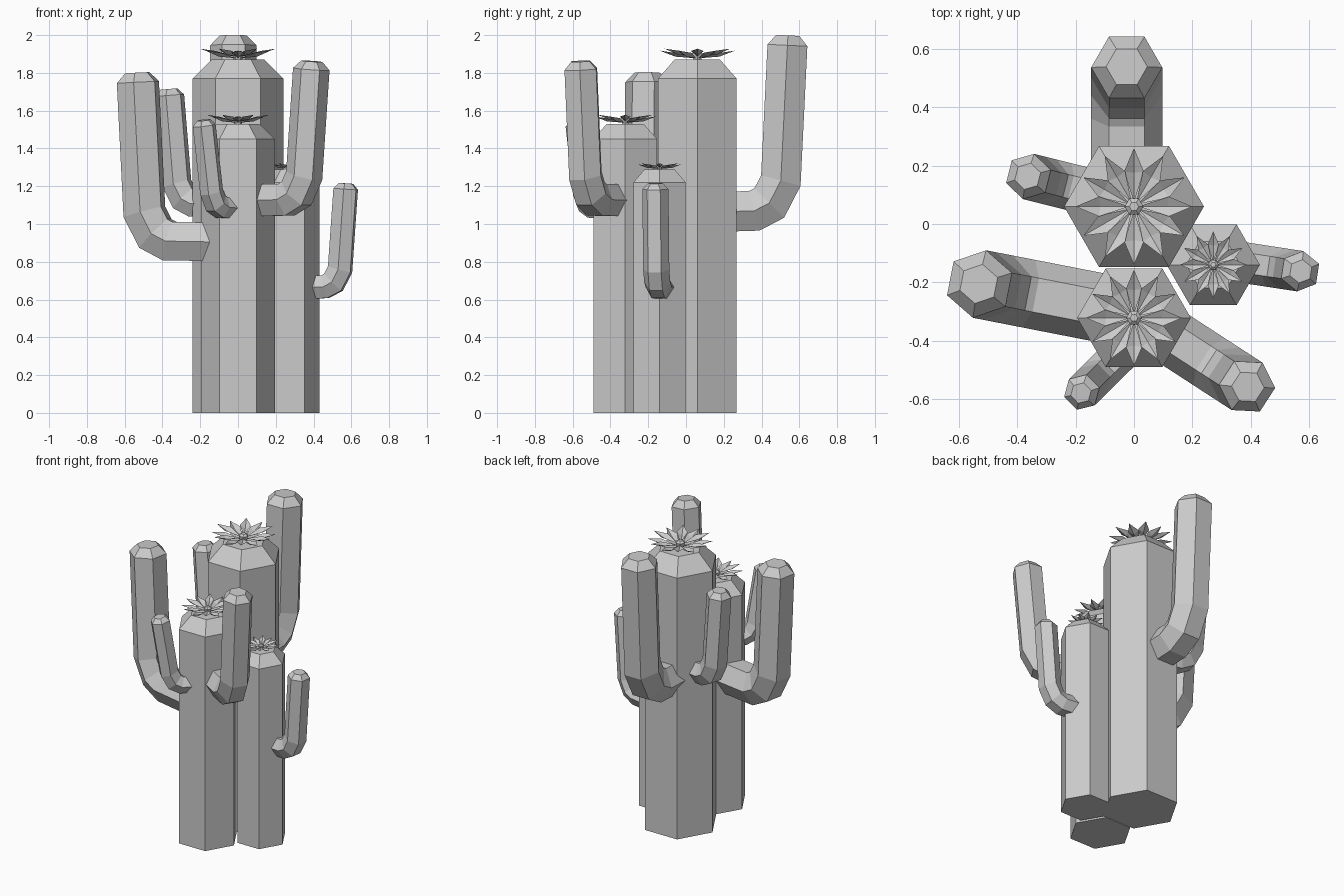
import bpy, bmesh, math
from mathutils import Vector

cube = bpy.data.objects.get("Cube")
if cube:
    bpy.data.objects.remove(cube)

grey = bpy.data.materials.new("plain grey")
grey.use_nodes = True
grey.diffuse_color = (0.6, 0.6, 0.6, 1)
grey.node_tree.nodes["Principled BSDF"].inputs["Base Color"].default_value = (0.6, 0.6, 0.6, 1)
UP = Vector((0, 0, 1))
SIDES = 6


def finish(name, bm, closed=True):
    if closed:
        bmesh.ops.recalc_face_normals(bm, faces=bm.faces)
    mesh = bpy.data.meshes.new(name)
    bm.to_mesh(mesh)
    bm.free()
    mesh.materials.append(grey)
    obj = bpy.data.objects.new(name, mesh)
    bpy.context.collection.objects.link(obj)


def loft(name, rings):
    """Skin hexagonal rings, each given as (centre, u axis, v axis), and cap both ends."""
    bm = bmesh.new()
    loops = []
    for centre, u, v in rings:
        angles = [math.tau * i / SIDES for i in range(SIDES)]
        loops.append([bm.verts.new(centre + u * math.cos(a) + v * math.sin(a)) for a in angles])
    for low, high in zip(loops, loops[1:]):
        for i in range(SIDES):
            j = (i + 1) % SIDES
            bm.faces.new((low[i], low[j], high[j], high[i]))
    bm.faces.new(loops[0][::-1])
    bm.faces.new(loops[-1])
    finish(name, bm)


def trunk(name, x, y, radius, shoulder, top):
    rings = []
    for z, r in ((0, radius), (shoulder, radius), (top, radius * 0.58)):
        rings.append((Vector((x, y, z)), Vector((r, 0, 0)), Vector((0, r, 0))))
    loft(name, rings)


def arm(name, root, tip, radius, root_z, tip_z, lean):
    """Sweep a hexagon outward, round an elbow and up to a bevelled tip."""
    start, end = Vector((*root, root_z)), Vector((*tip, tip_z))
    out = Vector((end.x - start.x, end.y - start.y, 0)).normalized()
    side = out.cross(UP)
    path = [start]
    for back, rise in ((1.15, 0.04), (0.5, 0.38), (0, 1.35)):
        p = end - out * (lean + back * radius)
        p.z = root_z + rise * radius
        path.append(p)
    path.append(end)
    steps = [(b - a).normalized() for a, b in zip(path, path[1:])]
    rings = []
    for i, p in enumerate(path):
        before, after = steps[max(i - 1, 0)], steps[min(i, len(steps) - 1)]
        tangent = (before + after).normalized()
        miter = radius / tangent.dot(after)
        rings.append((p, side * radius, side.cross(tangent) * miter))
    # Bevelled tip
    _, u, v = rings[-1]
    rings.append((end + steps[-1] * radius * 0.43, u * 0.58, v * 0.58))
    loft(name, rings)


def flower(name, x, y, z, radius):
    """Twelve folded petals in two alternating layers around a small bud."""
    bm = bmesh.new()
    base = Vector((x, y, z))
    for k in range(12):
        a = math.tau * k / 12 + math.pi / 2
        out = Vector((math.cos(a), math.sin(a), 0))
        side = out.cross(UP)
        lift = 0.05 if k % 2 else 0

        def point(r, s, h):
            return bm.verts.new(base + (out * r + side * s + UP * (h + lift)) * radius)

        inner, crease, tip = point(0.08, 0, 0.04), point(0.58, 0, 0.08), point(1, 0, 0.24)
        for s in (-1, 1):
            edge = point(0.6, s * 0.17, 0.18)
            for tri in ((inner, crease, edge), (crease, tip, edge)):
                bm.faces.new(tri if s < 0 else tri[::-1])
    for f in bm.faces:
        f.normal_update()
        if f.normal.z < 0:
            f.normal_flip()
    finish(name, bm, closed=False)
    # Central bud
    rings = []
    for h, r in ((0, 0.12), (0.17, 0.16), (0.23, 0.08)):
        rings.append((base + UP * h * radius, Vector((r * radius, 0, 0)), Vector((0, r * radius, 0))))
    loft(name + "_bud", rings)


# Trunks with a flower on each
for size, x, y, radius, shoulder, top, bloom in (
        ("tall", 0, 0.06, 0.24, 1.77, 1.87, 0.2),
        ("middle", 0, -0.322, 0.195, 1.45, 1.53, 0.165),
        ("short", 0.272, -0.14, 0.16, 1.22, 1.288, 0.115)):
    trunk(size + "_trunk", x, y, radius, shoulder, top)
    flower(size + "_flower", x, y, top, bloom)

# Arms
arm("tall_back_arm", (-0.025, 0.2), (-0.025, 0.537), 0.122, 1.065, 1.946, 0.035)
arm("tall_right_arm", (-0.15, 0.11), (-0.362, 0.163), 0.08, 1.105, 1.68, 0.04)
arm("middle_right_arm", (-0.1, -0.29), (-0.53, -0.206), 0.118, 0.905, 1.75, 0.035)
arm("middle_left_arm", (0.1, -0.37), (0.388, -0.557), 0.097, 1.125, 1.82, 0.045)
arm("middle_front_arm", (-0.04, -0.44), (-0.179, -0.577), 0.063, 1.085, 1.523, 0.055)
arm("short_left_arm", (0.36, -0.13), (0.57, -0.162), 0.07, 0.665, 1.185, 0.03)
